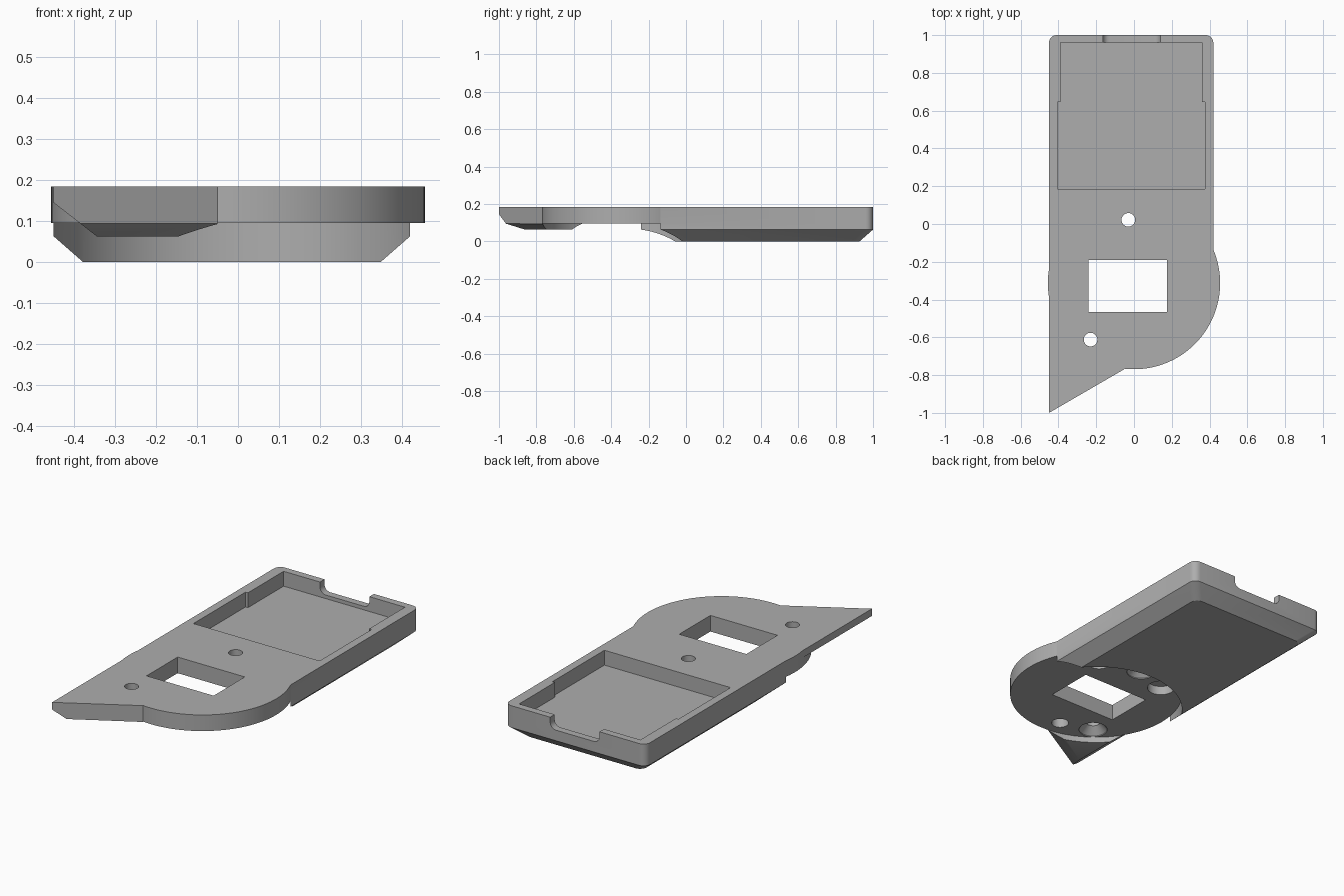
import bpy, bmesh
from math import sin, cos, pi, radians
from mathutils import Vector

cube = bpy.data.objects.get("Cube")
if cube:
    bpy.data.objects.remove(cube, do_unlink=True)

TOP, UNDER = 0.185, 0.095          # plate top and underside of the disc
DISC, RADIUS = (0, -0.313), 0.456  # disc centre and radius

grey = bpy.data.materials.new("plain grey")
grey.use_nodes = True
grey.diffuse_color = (0.42, 0.42, 0.42, 1)
grey.node_tree.nodes["Principled BSDF"].inputs["Base Color"].default_value = (0.42, 0.42, 0.42, 1)


def loft(name, layers, cuts=()):
    """Solid through stacked (outline, z) layers, trimmed by (point, normal) planes."""
    bm = bmesh.new()
    rings = [[bm.verts.new((x, y, z)) for x, y in outline] for outline, z in layers]
    n = len(rings[0])
    bm.faces.new(rings[0][::-1])
    bm.faces.new(rings[-1])
    for a, b in zip(rings, rings[1:]):
        for i in range(n):
            j = (i + 1) % n
            bm.faces.new((a[i], a[j], b[j], b[i]))
    for point, normal in cuts:
        geom = bm.verts[:] + bm.edges[:] + bm.faces[:]
        bmesh.ops.bisect_plane(bm, geom=geom, plane_co=point, plane_no=normal, clear_outer=True)
        bmesh.ops.holes_fill(bm, edges=[e for e in bm.edges if e.is_boundary])
    bmesh.ops.recalc_face_normals(bm, faces=bm.faces)
    mesh = bpy.data.meshes.new(name)
    bm.to_mesh(mesh)
    bm.free()
    mesh.materials.append(grey)
    obj = bpy.data.objects.new(name, mesh)
    bpy.context.collection.objects.link(obj)
    return obj


def rect(x0, x1, y0, y1):
    return [(x0, y0), (x1, y0), (x1, y1), (x0, y1)]


def circle(centre, r, n=32):
    return [(centre[0] + r * cos(2 * pi * i / n), centre[1] + r * sin(2 * pi * i / n)) for i in range(n)]


def arc(cx, cy, r, start):
    """Quarter circle in six steps."""
    return [(cx + r * cos(start + i * pi / 12), cy + r * sin(start + i * pi / 12)) for i in range(7)]


def body_outline(inset, r=0.04):
    x0, x1, y0, y1 = -0.45 + inset, 0.42 - inset, DISC[1], 1 - inset
    return [(x0, y0), (x1, y0)] + arc(x1 - r, y1 - r, r, 0) + arc(x0 + r, y1 - r, r, pi / 2)


def combine(target, tool, operation):
    mod = target.modifiers.new(operation, 'BOOLEAN')
    mod.operation, mod.solver, mod.object = operation, 'EXACT', tool
    bpy.context.view_layer.objects.active = target
    bpy.ops.object.modifier_apply(modifier=mod.name)
    bpy.data.objects.remove(tool, do_unlink=True)


# Tray body with bevelled underside, cleared below the disc
holder = loft("holder_plate", [(body_outline(0.072), 0), (body_outline(0), 0.063), (body_outline(0), TOP)])

# Pointed front corner, bevelled along its left and slanted edges
tip = loft("pointed_corner",
           [([(-0.45, -1), (-0.05, -0.768), (0, -0.31), (-0.45, -0.31)], z) for z in (0.063, TOP)],
           [(Vector((-0.45, -1, 0.145)), Vector((-0.082, 0, -0.105))),
            (Vector((-0.45, -1, UNDER)), Vector((0.016, -0.028, -0.07)))])

rim = circle(DISC, RADIUS, 128)
for part in (holder, tip):
    combine(part, loft("disc_clearance", [(rim, -0.1), (rim, UNDER)]), 'DIFFERENCE')
combine(holder, loft("disc", [(rim, UNDER), (rim, TOP)]), 'UNION')
combine(holder, tip, 'UNION')

# Stepped tray pocket and rectangular window
pocket = [(-0.405, 0.185), (0.375, 0.185), (0.375, 0.645), (0.36, 0.645),
          (0.36, 0.96), (-0.39, 0.96), (-0.39, 0.645), (-0.405, 0.645)]
combine(holder, loft("pocket", [(pocket, 0.102), (pocket, 0.3)]), 'DIFFERENCE')
window = rect(-0.24, 0.175, -0.465, -0.19)
combine(holder, loft("window", [(window, -0.1), (window, 0.3)]), 'DIFFERENCE')

# Round-bottomed notch in the back wall, lofted flat and then stood up
r, floor = 0.035, 0.122
profile = (arc(-0.165 + r, floor + r, r, pi) + arc(0.14 - r, floor + r, r, 1.5 * pi)
           + [(0.14, 0.3), (-0.165, 0.3)])
notch = loft("notch", [(profile, -1.1), (profile, -0.93)])
for v in notch.data.vertices:
    x, z, depth = v.co
    v.co = (x, -depth, z)
notch.data.flip_normals()
bm = bmesh.new()
bm.from_mesh(notch.data)
bmesh.ops.recalc_face_normals(bm, faces=bm.faces)
bm.to_mesh(notch.data)
bm.free()
combine(holder, notch, 'DIFFERENCE')

# Countersunk screw holes
for centre in ((-0.03, 0.022), (-0.23, -0.612)):
    wide, narrow = circle(centre, 0.075), circle(centre, 0.036)
    combine(holder, loft("screw_hole", [(wide, 0.05), (wide, UNDER + 0.005), (narrow, 0.14), (narrow, 0.3)]),
            'DIFFERENCE')

# Blind sockets in the underside of the disc
for centre, r in (((-0.22, -0.04), 0.072), ((0.2, -0.05), 0.06), ((-0.05, -0.67), 0.045)):
    ring = circle(centre, r)
    combine(holder, loft("socket", [(ring, 0.05), (ring, 0.145)]), 'DIFFERENCE')

bpy.ops.object.select_all(action='DESELECT')
holder.select_set(True)
bpy.context.view_layer.objects.active = holder
bpy.ops.object.shade_smooth_by_angle(angle=radians(25))
